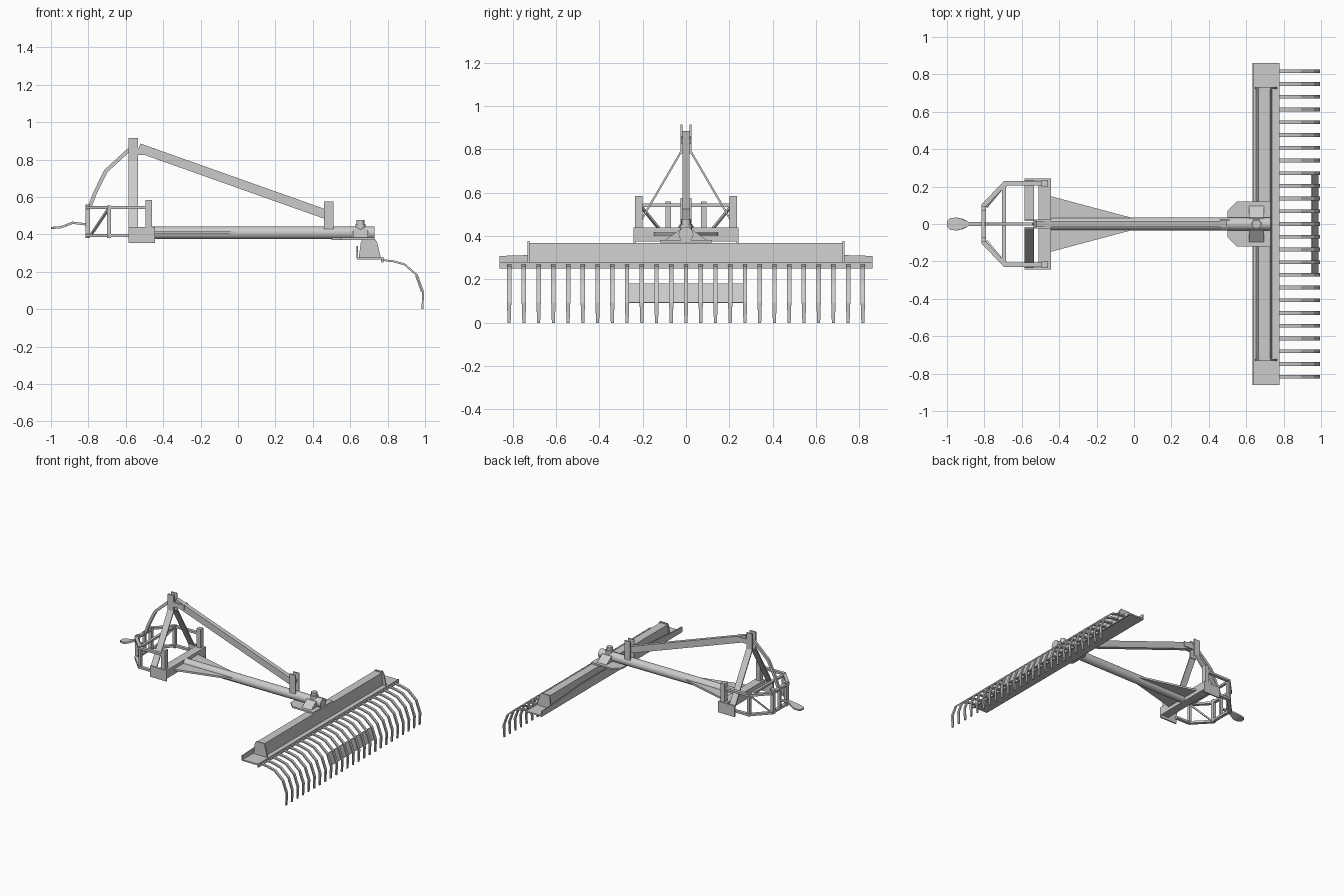
import bpy
import bmesh
from math import cos, sin, pi
from mathutils import Vector

cube = bpy.data.objects.get("Cube")
if cube:
    bpy.data.objects.remove(cube, do_unlink=True)

GREY = (0.6, 0.6, 0.6, 1)
steel = bpy.data.materials.new("steel grey")
steel.use_nodes = True
steel.diffuse_color = GREY
steel.node_tree.nodes["Principled BSDF"].inputs["Base Color"].default_value = GREY


def loft(name, rings):
    """Skin a list of equal closed rings and cap both ends."""
    bm = bmesh.new()
    rows = [[bm.verts.new(p) for p in ring] for ring in rings]
    n = len(rows[0])
    for a, b in zip(rows, rows[1:]):
        for i in range(n):
            j = (i + 1) % n
            bm.faces.new((a[i], a[j], b[j], b[i]))
    bm.faces.new(rows[0])
    bm.faces.new(rows[-1])
    bmesh.ops.recalc_face_normals(bm, faces=bm.faces)
    mesh = bpy.data.meshes.new(name)
    bm.to_mesh(mesh)
    bm.free()
    mesh.materials.append(steel)
    obj = bpy.data.objects.new(name, mesh)
    bpy.context.collection.objects.link(obj)
    return obj


def plate(name, outline, axis, lo, hi):
    """Extrude a flat outline along one axis."""
    def ring(d):
        return [Vector(p[:axis] + (d,) + p[axis:]) for p in outline]
    return loft(name, [ring(lo), ring(hi)])


def box(name, x0, x1, y0, y1, z0, z1):
    return plate(name, [(x0, y0), (x1, y0), (x1, y1), (x0, y1)], 2, z0, z1)


def sweep(name, path, axis, width, thick):
    """Rectangular bar along a path; width lies along the axis."""
    pts = [Vector(p) for p in path]
    axis = Vector(axis).normalized()
    widths = width if isinstance(width, list) else [width] * len(pts)
    rings = []
    for i, p in enumerate(pts):
        first = (pts[max(i, 1)] - pts[max(i, 1) - 1]).normalized()
        k = min(i + 1, len(pts) - 1)
        last = (pts[k] - pts[k - 1]).normalized()
        side = (first + last).cross(axis).normalized()
        mitre = thick / 2 / max(0.5, abs(side.dot(first.cross(axis).normalized())))
        a, s = axis * widths[i] / 2, side * mitre
        rings.append([p + a + s, p - a + s, p - a - s, p + a - s])
    return loft(name, rings)


def tube(name, centre, radius, axis, lo, hi, sides=24):
    circle = [(centre[0] + radius * cos(2 * pi * i / sides),
               centre[1] + radius * sin(2 * pi * i / sides)) for i in range(sides)]
    obj = plate(name, circle, axis, lo, hi)
    bpy.ops.object.select_all(action='DESELECT')
    obj.select_set(True)
    bpy.context.view_layer.objects.active = obj
    bpy.ops.object.shade_smooth_by_angle()
    return obj


X, Y, Z = (1, 0, 0), (0, 1, 0), (0, 0, 1)
SIDES = (("right", -1), ("left", 1))

# Main boom with its flat gusset and end cross beam
tube("boom", (0, 0.408), 0.034, 0, -0.46, 0.73)
plate("boom_gusset", [(-0.45, -0.15), (0, -0.03), (0, 0.03), (-0.45, 0.15)], 2, 0.402, 0.416)
box("cross_beam", -0.51, -0.445, -0.235, 0.235, 0.375, 0.44)

# Upright mast, post and hitch side members
for label, s in SIDES:
    box(label + "_end_plate", -0.585, -0.445, s * 0.232, s * 0.242, 0.355, 0.44)
    box(label + "_post", -0.495, -0.46, s * 0.2, s * 0.235, 0.4, 0.585)
    sweep(label + "_mast_leg", [(-0.56, s * 0.232, 0.43), (-0.56, s * 0.022, 0.79)], X, 0.05, 0.009)
    box(label + "_mast_plate", -0.585, -0.535, s * 0.016, s * 0.026, 0.78, 0.915)
    box(label + "_brace_lug", -0.55, -0.445, s * 0.016, s * 0.024, 0.825, 0.862)
    box(label + "_brace_bracket", 0.46, 0.51, s * 0.017, s * 0.026, 0.43, 0.575)
    box(label + "_front_strut", -0.815, -0.79, s * 0.07, s * 0.095, 0.38, 0.56)
    box(label + "_middle_strut", -0.7, -0.68, s * 0.2, s * 0.222, 0.38, 0.555)
    sweep(label + "_hitch_diagonal", [(-0.79, s * 0.09, 0.392), (-0.69, s * 0.21, 0.54)], Z, 0.014, 0.014)

sweep("top_brace", [(-0.53, 0, 0.862), (0.49, 0, 0.5)], Y, 0.034, 0.05)

# Hitch rings around the front
for label, z, end in (("upper", 0.543, -0.47), ("lower", 0.393, -0.575)):
    corners = [(end, -0.218, z), (-0.69, -0.218, z), (-0.803, -0.1, z)]
    ring = corners + [(x, -y, h) for x, y, h in reversed(corners)]
    sweep(label + "_hitch_ring", ring, Z, 0.016, 0.024)
box("hitch_cross_bar", -0.705, -0.685, -0.21, 0.21, 0.535, 0.55)
box("hitch_centre_post", -0.812, -0.79, -0.01, 0.01, 0.385, 0.555)
sweep("top_link", [(-0.795, 0, 0.54), (-0.765, 0, 0.62), (-0.707, 0, 0.738),
                   (-0.585, 0, 0.85), (-0.54, 0, 0.862)], Y, 0.018, 0.02)

# Paddle-shaped drawbar tongue
sweep("tongue", [(-1, 0, 0.434), (-0.985, 0, 0.435), (-0.95, 0, 0.438), (-0.92, 0, 0.448),
                 (-0.885, 0, 0.462), (-0.8, 0, 0.452)],
      Y, [0.03, 0.06, 0.07, 0.056, 0.022, 0.018], 0.012)

# Swivel joint
plate("swivel_plate", [(0.5, -0.07), (0.55, -0.12), (0.73, -0.12), (0.73, 0.12),
                       (0.55, 0.12), (0.5, 0.07)], 2, 0.37, 0.382)
plate("swivel_saddle", [(-0.105, 0.375), (0.105, 0.375), (0.035, 0.425), (-0.035, 0.425)],
      0, 0.615, 0.695)
tube("swivel_pin", (0.655, 0), 0.028, 2, 0.4, 0.455)
tube("swivel_cap", (0.655, 0), 0.022, 2, 0.44, 0.478, 12)

# Rake head: tray, tapered web, beam and end plates
box("tray_floor", 0.635, 0.775, -0.86, 0.86, 0.266, 0.276)
box("tray_lip", 0.768, 0.777, -0.86, 0.86, 0.25, 0.28)
taper = [(-0.86, 0.27), (0.86, 0.27), (0.86, 0.308), (0.73, 0.312),
         (0.36, 0.337), (-0.36, 0.337), (-0.73, 0.312), (-0.86, 0.308)]
plate("tray_back", taper, 0, 0.634, 0.642)
plate("rake_beam", [(0.652, 0.27), (0.738, 0.27), (0.728, 0.368), (0.665, 0.368)], 1, -0.725, 0.725)
for label, s in SIDES:
    plate(label + "_beam_end", [(0.645, 0.27), (0.765, 0.27), (0.743, 0.36), (0.732, 0.376),
                                (0.668, 0.376), (0.657, 0.36)], 1, s * 0.722, s * 0.732)

# Row of curved tines
TINES = 25
for i in range(TINES):
    y = (i - (TINES - 1) / 2) * 0.068
    sweep("tine_%02d" % (i + 1),
          [(0.765, y, 0.264), (0.83, y, 0.256), (0.89, y, 0.24), (0.957, y, 0.182),
           (0.99, y, 0.092), (0.986, y, 0)], Y, [0.02, 0.02, 0.02, 0.02, 0.02, 0.014], 0.01)

# Scraper plate behind the middle tines
sweep("scraper_plate", [(0.951, 0, 0.18), (0.982, 0, 0.093)], Y, 0.54, 0.008)
